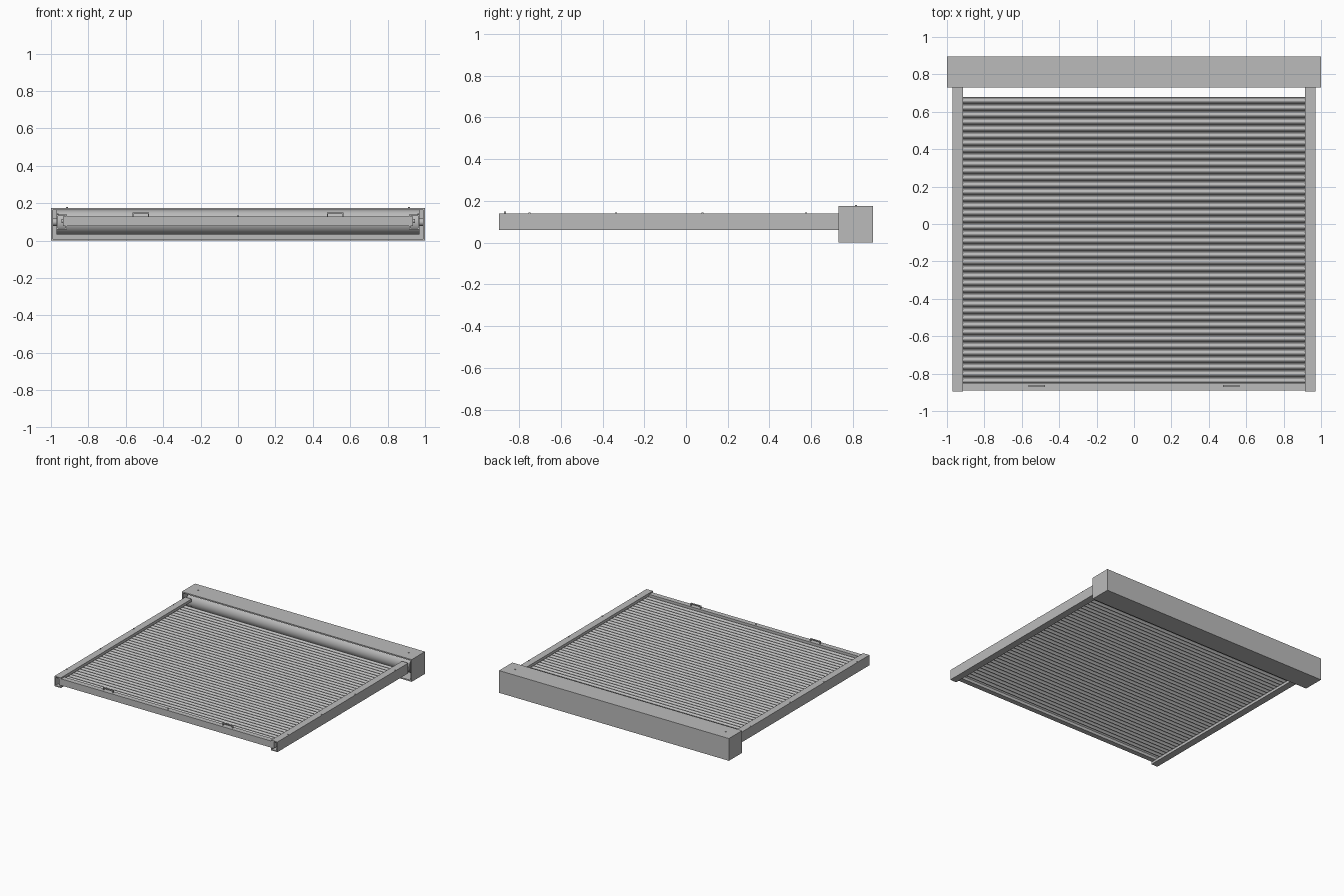
import bpy, math

cube = bpy.data.objects.get("Cube")
if cube:
    bpy.data.objects.remove(cube, do_unlink=True)

grey = bpy.data.materials.new("aluminium_grey")
grey.use_nodes = True
grey.diffuse_color = (0.5, 0.5, 0.5, 1)
grey.node_tree.nodes["Principled BSDF"].inputs["Base Color"].default_value = (0.5, 0.5, 0.5, 1)


def make(name, verts, faces):
    mesh = bpy.data.meshes.new(name)
    mesh.from_pydata(verts, [], faces)
    mesh.materials.append(grey)
    obj = bpy.data.objects.new(name, mesh)
    bpy.context.collection.objects.link(obj)
    return obj


def extrude(name, profile, start, end, axis):
    """Extrude a closed profile along x (profile is y, z) or y (profile is x, z)."""
    n = len(profile)
    place = (lambda p, t: (t, p[0], p[1])) if axis == "x" else (lambda p, t: (p[0], t, p[1]))
    verts = [place(p, t) for t in (start, end) for p in profile]
    faces = [(i, (i + 1) % n, n + (i + 1) % n, n + i) for i in range(n)]
    faces += [tuple(reversed(range(n))), tuple(range(n, 2 * n))]
    obj = make(name, verts, faces)
    bpy.context.view_layer.objects.active = obj
    obj.select_set(True)
    bpy.ops.object.mode_set(mode="EDIT")
    bpy.ops.mesh.select_all(action="SELECT")
    bpy.ops.mesh.normals_make_consistent(inside=False)
    bpy.ops.object.mode_set(mode="OBJECT")
    obj.select_set(False)
    return obj


def box(name, x0, x1, y0, y1, z0, z1):
    return extrude(name, [(y0, z0), (y1, z0), (y1, z1), (y0, z1)], x0, x1, "x")


def smooth(obj, degrees):
    bpy.context.view_layer.objects.active = obj
    obj.select_set(True)
    bpy.ops.object.shade_smooth_by_angle(angle=math.radians(degrees))
    obj.select_set(False)


def mirror(obj):
    mod = obj.modifiers.new("mirror", "MIRROR")
    pivot = bpy.data.objects.get("mirror_centre")
    if pivot is None:
        pivot = bpy.data.objects.new("mirror_centre", None)
        pivot.hide_render = True
        bpy.context.collection.objects.link(pivot)
    mod.mirror_object = pivot
    return obj


def screw(name, location, rotation=(0, 0, 0)):
    bpy.ops.mesh.primitive_cylinder_add(vertices=12, radius=0.005, depth=0.008,
                                        location=location, rotation=rotation)
    obj = bpy.context.object
    obj.name = name
    obj.data.materials.append(grey)
    obj.select_set(False)
    return obj


# Housing: channel open toward the curtain, closed by end caps
FRONT, BACK, TOP, WALL = 0.73, 0.895, 0.175, 0.01
extrude("housing", [(FRONT, 0), (BACK, 0), (BACK, TOP), (FRONT, TOP), (FRONT, TOP - WALL),
                    (BACK - WALL, TOP - WALL), (BACK - WALL, WALL), (FRONT, WALL)],
        -0.99, 0.99, "x")
mirror(box("housing_end_cap", 0.99, 1.0, FRONT, BACK, 0, TOP))
mirror(screw("housing_screw", (0.915, 0.815, TOP)))

# Rolled curtain on its shaft
roll = [(0.808 + 0.066 * math.cos(a), 0.099 + 0.066 * math.sin(a))
        for a in (i * math.tau / 40 for i in range(40))]
smooth(extrude("roller", roll, -0.97, 0.97, "x"), 30)
shaft = [(0.808 + 0.02 * math.cos(a), 0.099 + 0.02 * math.sin(a))
         for a in (i * math.tau / 16 for i in range(16))]
smooth(extrude("roller_shaft", shaft, -0.99, 0.99, "x"), 30)

# Guide rails: C channels with returned lips
rail = [(0.97, 0.06), (0.97, 0.14), (0.915, 0.14), (0.915, 0.118), (0.921, 0.118),
        (0.921, 0.132), (0.962, 0.132), (0.962, 0.068), (0.921, 0.068),
        (0.921, 0.082), (0.915, 0.082), (0.915, 0.06)]
mirror(extrude("guide_rail", rail, -0.895, FRONT, "y"))
for i, y in enumerate((-0.75, -0.335, 0.08, 0.575)):
    mirror(screw(f"rail_screw_{i + 1}", (0.964, y, 0.14)))

# Curtain slats: crowned strips with a narrow hinge groove between them
COUNT, START, END = 41, -0.855, 0.68
pitch = (END - START) / COUNT
crown = [(pitch * 0.86 * i / 8, 0.1 + 0.015 * math.sin(math.pi * i / 8)) for i in range(9)]
hinge = [(pitch, 0.1), (pitch, 0.094)]
under = [(y, z - 0.006) for y, z in reversed(crown)]
slat = extrude("curtain_slats", [(START + y, z) for y, z in crown + hinge + under],
               -0.945, 0.945, "x")
smooth(slat, 35)
array = slat.modifiers.new("array", "ARRAY")
array.count = COUNT
array.use_relative_offset = False
array.use_constant_offset = True
array.constant_offset_displace = (0, pitch, 0)

# Bottom bar with its centre lock pin
box("bottom_bar", -0.935, 0.935, -0.89, -0.85, 0.078, 0.13)
screw("lock_pin", (0, -0.87, 0.131))

# Lift handles: bent strap loops on the bottom bar
strap = [(0.475, 0.128), (0.475, 0.15), (0.565, 0.15), (0.565, 0.128),
         (0.558, 0.128), (0.558, 0.143), (0.482, 0.143), (0.482, 0.128)]
mirror(extrude("lift_handle", strap, -0.872, -0.862, "y"))
